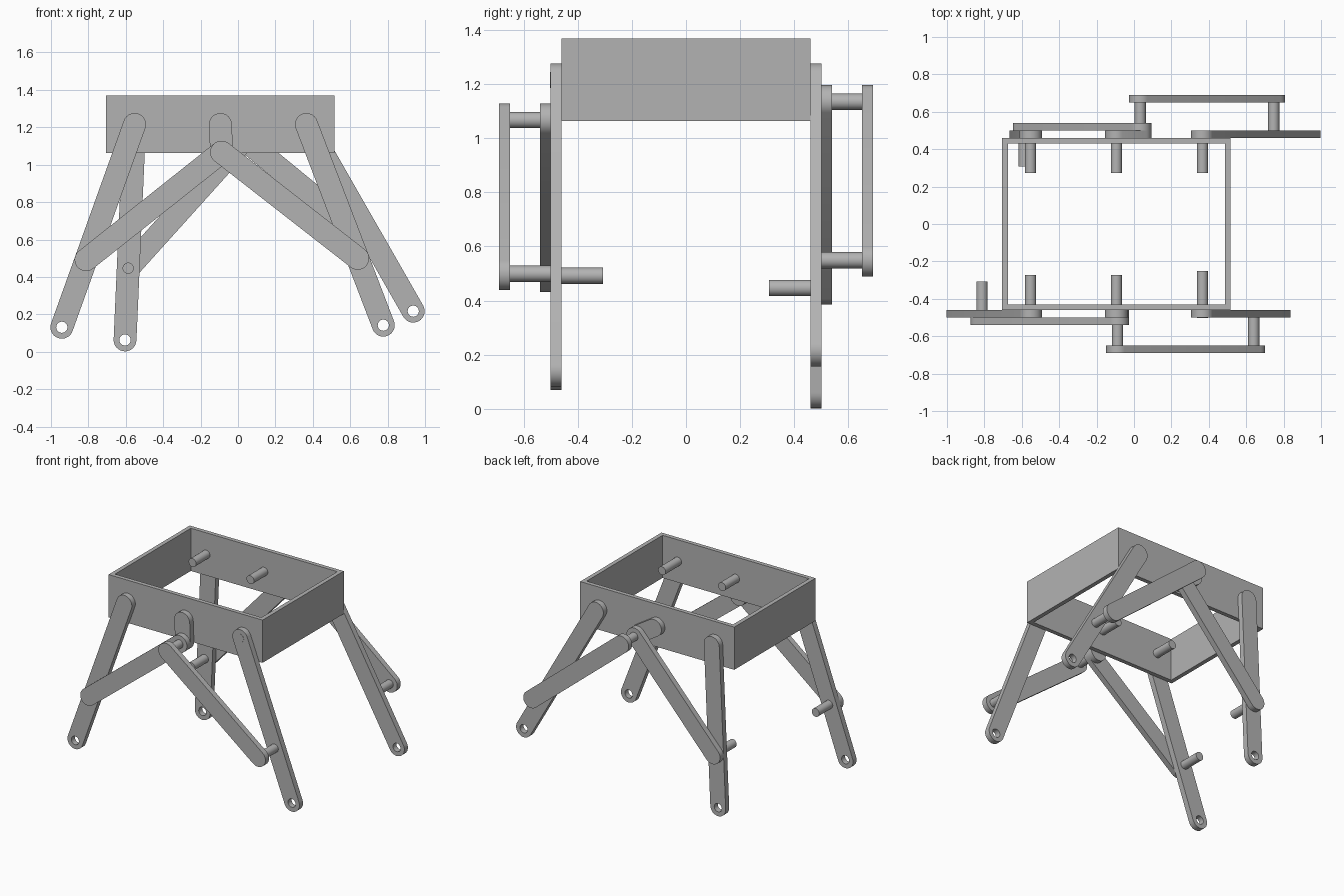
import bpy, bmesh, math
from mathutils import Vector

cube = bpy.data.objects.get("Cube")
if cube:
    bpy.data.objects.remove(cube, do_unlink=True)

grey = bpy.data.materials.new("plain grey")
grey.use_nodes = True
colour = (0.45, 0.45, 0.45, 1)
grey.diffuse_color = colour
grey.node_tree.nodes["Principled BSDF"].inputs["Base Color"].default_value = colour

BAR_R, PIN_R = 0.061, 0.03
WALL_Y, THICK = 0.46, 0.04


def arc(centre, radius, start, sweep, steps):
    """Points on an arc in the x-z plane."""
    return [(centre[0] + radius * math.cos(start + sweep * i / steps),
             centre[1] + radius * math.sin(start + sweep * i / steps))
            for i in range(steps + 1)]


def plate(name, loops, y0, y1):
    """Fill the outlines (outer edge, then holes) and extrude along y."""
    bm = bmesh.new()
    edges = []
    for loop in loops:
        vs = [bm.verts.new((x, y0, z)) for x, z in loop]
        edges += [bm.edges.new((a, b)) for a, b in zip(vs, vs[1:] + vs[:1])]
    bmesh.ops.triangle_fill(bm, edges=edges, use_beauty=True, normal=(0, -1, 0))
    ext = bmesh.ops.extrude_face_region(bm, geom=bm.faces[:], use_keep_orig=True)
    moved = [g for g in ext["geom"] if isinstance(g, bmesh.types.BMVert)]
    bmesh.ops.translate(bm, verts=moved, vec=(0, y1 - y0, 0))
    bmesh.ops.recalc_face_normals(bm, faces=bm.faces[:])
    mesh = bpy.data.meshes.new(name)
    bm.to_mesh(mesh)
    bm.free()
    mesh.materials.append(grey)
    obj = bpy.data.objects.new(name, mesh)
    bpy.context.collection.objects.link(obj)
    bpy.ops.object.select_all(action="DESELECT")
    obj.select_set(True)
    bpy.context.view_layer.objects.active = obj
    bpy.ops.object.shade_smooth_by_angle(angle=math.radians(35))
    return obj


def bar(name, a, b, y0, y1, hole=False):
    """Round-ended bar from pivot a to pivot b, with an optional hole at b."""
    ang = math.atan2(b[1] - a[1], b[0] - a[0])
    outline = (arc(b, BAR_R, ang - math.pi / 2, math.pi, 16)
               + arc(a, BAR_R, ang + math.pi / 2, math.pi, 16))
    loops = [outline]
    if hole:
        loops.append(arc(b, PIN_R, 0, math.tau, 24)[:-1])
    return plate(name, loops, y0, y1)


def pin(name, at, y0, y1):
    return plate(name, [arc(at, PIN_R, 0, math.tau, 24)[:-1]], y0, y1)


# Open rectangular body
x0, x1, z0, z1, wall = -0.705, 0.517, 1.063, 1.369, 0.03
for name, xa, xb, ya, yb in (
        ("body_front_wall", x0, x1, -WALL_Y, wall - WALL_Y),
        ("body_back_wall", x0, x1, WALL_Y - wall, WALL_Y),
        ("body_right_wall", x0, x0 + wall, wall - WALL_Y, WALL_Y - wall),
        ("body_left_wall", x1 - wall, x1, wall - WALL_Y, WALL_Y - wall)):
    plate(name, [[(xa, z0), (xb, z0), (xb, z1), (xa, z1)]], ya, yb)

# Shared pivots on the body
HIP_R, AXLE, HIP_L = (-0.553, 1.215), (-0.094, 1.215), (0.366, 1.215)

# Linkage on each side: crank pivot and the two feet
sides = (("front", -1, (-0.088, 1.067), (-0.942, 0.131), (0.777, 0.142)),
         ("back", 1, (0.033, 1.135), (-0.604, 0.063), (0.937, 0.217)))
for side, s, crank, foot_r, foot_l in sides:
    knee_r = Vector(HIP_R).lerp(Vector(foot_r), 0.667)
    knee_l = Vector(HIP_L).lerp(Vector(foot_l), 0.667)
    inner, outer = s * WALL_Y, s * (WALL_Y + THICK)

    # Legs and crank lie against the body
    bar(side + "_right_leg", HIP_R, foot_r, inner, outer, hole=True)
    bar(side + "_left_leg", HIP_L, foot_l, inner, outer, hole=True)
    bar(side + "_crank", AXLE, crank, inner, outer)

    # Connecting links, the left one standing further out
    bar(side + "_right_link", crank, knee_r, outer, outer + s * THICK)
    bar(side + "_left_link", crank, knee_l, s * 0.65, s * 0.69)

    # Pins joining the links
    pin(side + "_right_knee_pin", knee_r, inner, s * 0.307)
    pin(side + "_left_knee_pin", knee_l, outer, s * 0.65)
    pin(side + "_crank_pin", crank, outer + s * THICK, s * 0.65)

    # Axles through the body wall
    for name, at in (("right_hip", HIP_R), ("crank_axle", AXLE)):
        pin(f"{side}_{name}_pin", at, inner, s * 0.273)
    if s < 0:
        pin("front_left_hip_pin", HIP_L, outer - 0.002, -0.25)
    else:
        pin("back_left_hip_pin", HIP_L, inner, 0.273)
